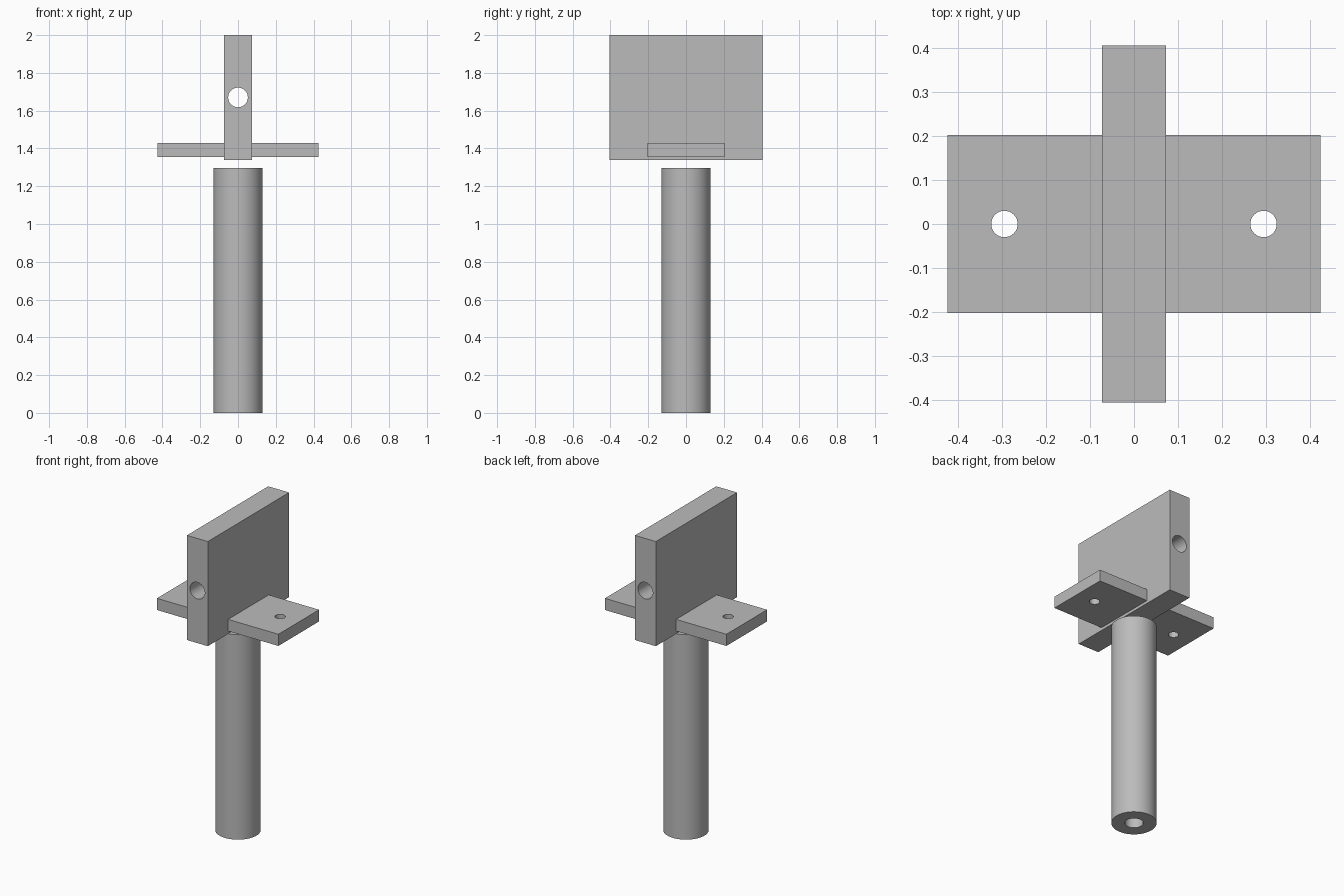
import bpy
import math

cube = bpy.data.objects.get("Cube")
if cube:
    bpy.data.objects.remove(cube, do_unlink=True)

grey = bpy.data.materials.new("plain_grey")
grey.use_nodes = True
COLOUR = (0.5, 0.5, 0.5, 1)
grey.diffuse_color = COLOUR
grey.node_tree.nodes["Principled BSDF"].inputs["Base Color"].default_value = COLOUR


def box(name, low, high):
    """Box spanning two opposite corners."""
    centre = [(a + b) / 2 for a, b in zip(low, high)]
    bpy.ops.mesh.primitive_cube_add(size=1, location=centre)
    obj = bpy.context.object
    obj.name = name
    obj.scale = [b - a for a, b in zip(low, high)]
    bpy.ops.object.transform_apply(location=True, rotation=False, scale=True)
    obj.data.materials.append(grey)
    return obj


def cylinder(name, radius, depth, centre, tilt=0):
    bpy.ops.mesh.primitive_cylinder_add(vertices=64, radius=radius, depth=depth,
                                        location=centre, rotation=(tilt, 0, 0))
    obj = bpy.context.object
    obj.name = name
    obj.data.materials.append(grey)
    return obj


def drill(obj, radius, depth, centre, tilt=0):
    """Cut a round hole right through a part and smooth its wall."""
    cutter = cylinder("drill_cutter", radius, depth, centre, tilt)
    cutter.hide_render = True
    mod = obj.modifiers.new("hole", 'BOOLEAN')
    mod.operation = 'DIFFERENCE'
    mod.solver = 'EXACT'
    mod.object = cutter
    bpy.ops.object.select_all(action='DESELECT')
    obj.select_set(True)
    bpy.context.view_layer.objects.active = obj
    bpy.ops.object.modifier_apply(modifier=mod.name)
    bpy.data.objects.remove(cutter, do_unlink=True)
    bpy.ops.object.shade_smooth_by_angle(angle=math.radians(30))


# Hollow post
POST_TOP = 1.297
post = cylinder("post", 0.13, POST_TOP, (0, 0, POST_TOP / 2))
drill(post, 0.053, 3, (0, 0, POST_TOP / 2))

# Upright block with a bore from front to back
HALF = 0.073
block = box("upright_block", (-HALF, -0.406, 1.338), (HALF, 0.406, 2))
drill(block, 0.052, 2, (0, 0, 1.67), math.pi / 2)

# Side tabs, each with a screw hole
for side, name in ((1, "left_tab"), (-1, "right_tab")):
    x0, x1 = sorted((side * HALF, side * 0.425))
    tab = box(name, (x0, -0.203, 1.356), (x1, 0.203, 1.43))
    drill(tab, 0.03, 1, (side * 0.295, 0, 1.39))
